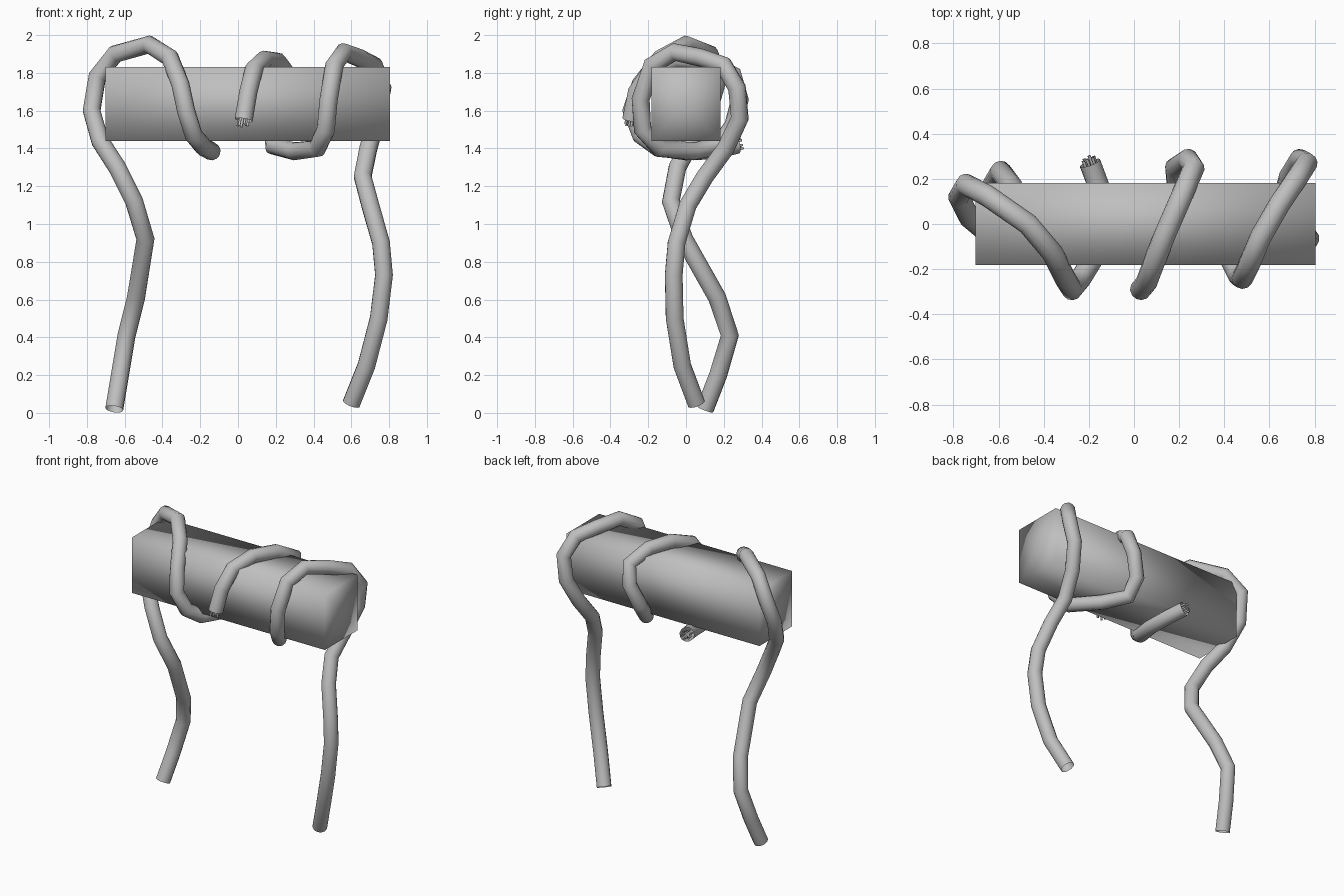
import bpy, bmesh, math, random
from mathutils import Vector

if "Cube" in bpy.data.objects:
    bpy.data.objects.remove(bpy.data.objects["Cube"])

random.seed(4)
grey = bpy.data.materials.new("plain_grey")
grey.diffuse_color = (0.52, 0.52, 0.52, 1)
grey.use_nodes = True
grey.node_tree.nodes["Principled BSDF"].inputs["Base Color"].default_value = grey.diffuse_color


def tube(name, paths, radius, res):
    """Round tubes swept along one or more point lists, ends left open."""
    cu = bpy.data.curves.new(name, 'CURVE')
    cu.dimensions = '3D'
    cu.bevel_depth = radius
    cu.bevel_resolution = res
    cu.use_fill_caps = False
    for path in paths:
        s = cu.splines.new('POLY')
        s.points.add(len(path) - 1)
        for p, co in zip(s.points, path):
            p.co = (*co, 1)
    ob = bpy.data.objects.new(name, cu)
    bpy.context.collection.objects.link(ob)
    bpy.ops.object.select_all(action='DESELECT')
    ob.select_set(True)
    bpy.context.view_layer.objects.active = ob
    bpy.ops.object.convert(target='MESH')
    ob = bpy.context.view_layer.objects.active
    ob.data.materials.clear()
    ob.data.materials.append(grey)
    ob.data.shade_smooth()
    return ob


def frayed_end(name, path):
    """Bundle of thin strands poking out of the last point of a rope."""
    end = Vector(path[-1])
    d = (end - Vector(path[-2])).normalized()
    u = d.orthogonal().normalized()
    v = d.cross(u)
    strands = []
    for i in range(6):
        a = i * math.tau / 6
        off = (u * math.cos(a) + v * math.sin(a)) * 0.024
        reach = random.uniform(0.02, 0.04)
        strands.append([end + off - d * 0.04, end + off * 1.1 + d * reach])
    tube(name, strands, 0.007, 1)


# Square beam with poked, softly shaded ends
bm = bmesh.new()
bmesh.ops.create_cube(bm, size=1)
for v in bm.verts:
    v.co = (0.052 + v.co.x * 1.506, v.co.y * 0.364, 1.635 + v.co.z * 0.39)
ends = [f for f in bm.faces if abs(f.normal.x) > 0.9]
bmesh.ops.poke(bm, faces=ends)
for f in bm.faces:
    f.smooth = True
me = bpy.data.meshes.new("beam")
bm.to_mesh(me)
bm.free()
me.materials.append(grey)
bpy.context.collection.objects.link(bpy.data.objects.new("beam", me))

# Left rope: hanging tail, over the top, then under the beam to the back
left = [(-0.655, 0.10, 0.02), (-0.625, 0.17, 0.2), (-0.59, 0.232, 0.41),
        (-0.54, 0.165, 0.61), (-0.49, -0.01, 0.92), (-0.55, -0.08, 1.12),
        (-0.64, -0.045, 1.3), (-0.73, 0.03, 1.44), (-0.775, 0.12, 1.6),
        (-0.745, 0.175, 1.78), (-0.65, 0.125, 1.9), (-0.47, 0.0, 1.95),
        (-0.36, -0.13, 1.88), (-0.305, -0.24, 1.74), (-0.275, -0.29, 1.6),
        (-0.235, -0.24, 1.47), (-0.18, -0.15, 1.405), (-0.14, 0.0, 1.385),
        (-0.15, 0.15, 1.39), (-0.195, 0.27, 1.42)]
# Right rope: hanging tail and nearly two turns around the beam
right = [(0.60, 0.055, 0.05), (0.68, -0.02, 0.25), (0.745, -0.06, 0.5),
         (0.773, -0.065, 0.73), (0.757, -0.05, 0.9), (0.70, 0.01, 1.1),
         (0.66, 0.10, 1.25), (0.69, 0.21, 1.4), (0.735, 0.285, 1.56),
         (0.765, 0.27, 1.72), (0.72, 0.2, 1.84), (0.64, 0.08, 1.88),
         (0.56, -0.06, 1.91), (0.51, -0.18, 1.84), (0.48, -0.24, 1.66),
         (0.465, -0.23, 1.5), (0.42, -0.14, 1.4), (0.3, 0.04, 1.385),
         (0.19, 0.17, 1.41), (0.185, 0.25, 1.52), (0.24, 0.285, 1.66),
         (0.265, 0.25, 1.79), (0.21, 0.12, 1.86), (0.14, -0.04, 1.87),
         (0.085, -0.18, 1.82), (0.055, -0.26, 1.7), (0.03, -0.29, 1.55)]
for name, path in (("left", left), ("right", right)):
    tube(name + "_rope", [path], 0.048, 4)
    frayed_end(name + "_rope_strands", path)
